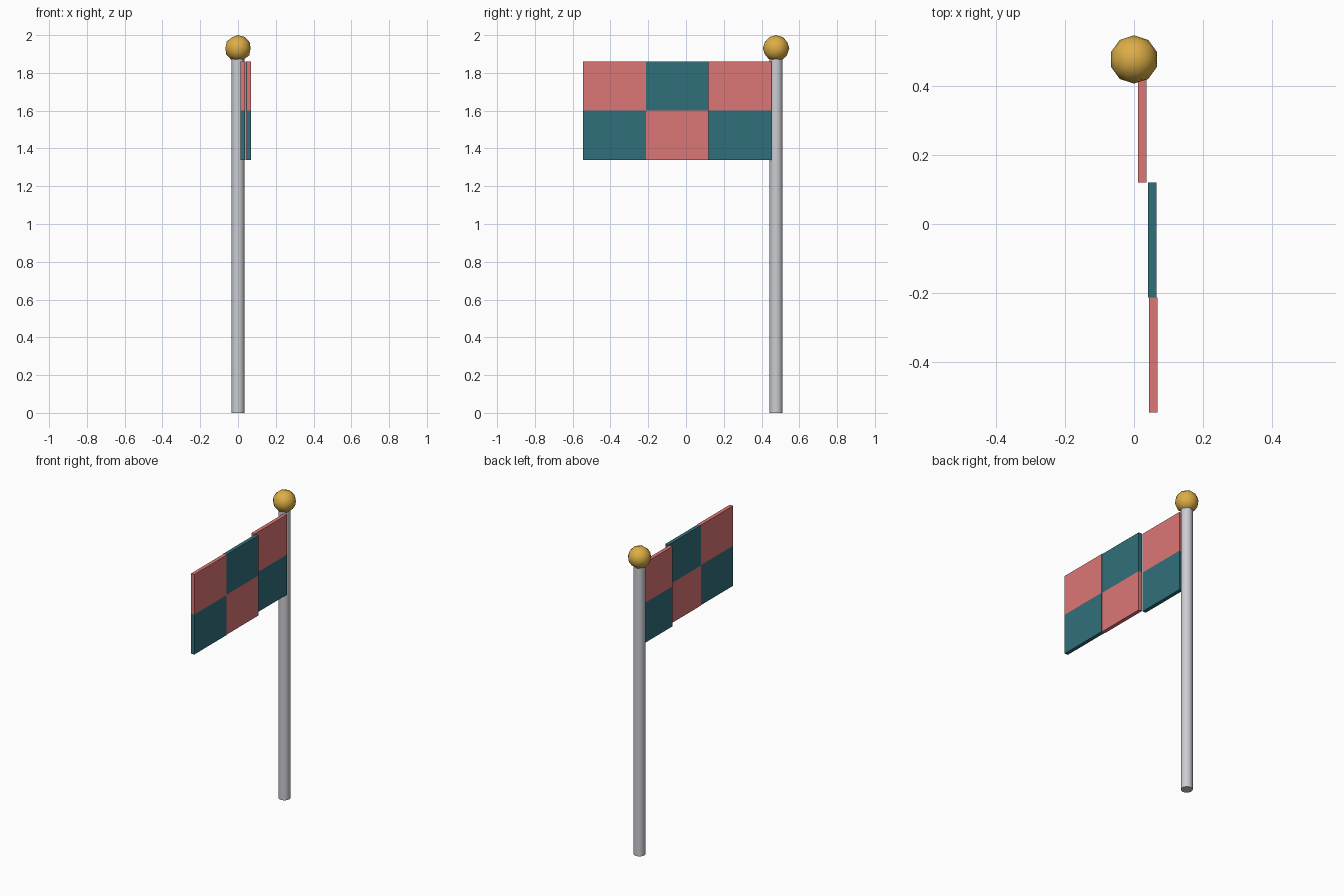
import bpy, bmesh
from mathutils import Matrix, Vector

old = bpy.data.objects.get("Cube")
if old:
    bpy.data.objects.remove(old, do_unlink=True)


def make_material(name, rgb):
    mat = bpy.data.materials.new(name)
    mat.use_nodes = True
    colour = (*rgb, 1)
    mat.diffuse_color = colour
    mat.node_tree.nodes["Principled BSDF"].inputs["Base Color"].default_value = colour
    return mat


def add_object(name, bm, mat, smooth=False):
    mesh = bpy.data.meshes.new(name)
    bm.to_mesh(mesh)
    bm.free()
    mesh.materials.append(mat)
    obj = bpy.data.objects.new(name, mesh)
    bpy.context.collection.objects.link(obj)
    if smooth:
        bpy.ops.object.select_all(action="DESELECT")
        obj.select_set(True)
        bpy.context.view_layer.objects.active = obj
        bpy.ops.object.shade_smooth_by_angle()
    return obj


steel = make_material("steel grey", (0.6, 0.61, 0.65))
gold = make_material("gold", (0.72, 0.42, 0.06))
rose = make_material("rose", (0.72, 0.18, 0.185))
teal = make_material("teal", (0.03, 0.16, 0.195))

POLE_Y = 0.477
POLE_TOP = 1.88

# Upright pole
bm = bmesh.new()
bmesh.ops.create_cone(bm, cap_ends=True, segments=16, radius1=0.035, radius2=0.035,
                      depth=POLE_TOP, matrix=Matrix.Translation((0, POLE_Y, POLE_TOP / 2)))
add_object("pole", bm, steel, smooth=True)

# Ball on top of the pole
bm = bmesh.new()
bmesh.ops.create_icosphere(bm, subdivisions=2, radius=0.07,
                           matrix=Matrix.Translation((0, POLE_Y, 1.93)))
add_object("finial_ball", bm, gold, smooth=True)

# Checked flag: three columns stepping sideways, two rows
WIDTH, HEIGHT, THICK = 0.333, 0.26, 0.024
COLUMNS = [("inner", 0.024), ("middle", 0.053), ("outer", 0.056)]
for i, (column, x) in enumerate(COLUMNS):
    y = 0.453 - WIDTH * (i + 0.5)
    for j, row in enumerate(("upper", "lower")):
        z = 1.86 - HEIGHT * (j + 0.5)
        bm = bmesh.new()
        size = Matrix.Diagonal(Vector((THICK, WIDTH, HEIGHT, 1)))
        bmesh.ops.create_cube(bm, size=1, matrix=Matrix.Translation((x, y, z)) @ size)
        add_object(f"flag_{column}_{row}", bm, teal if (i + j) % 2 else rose)
